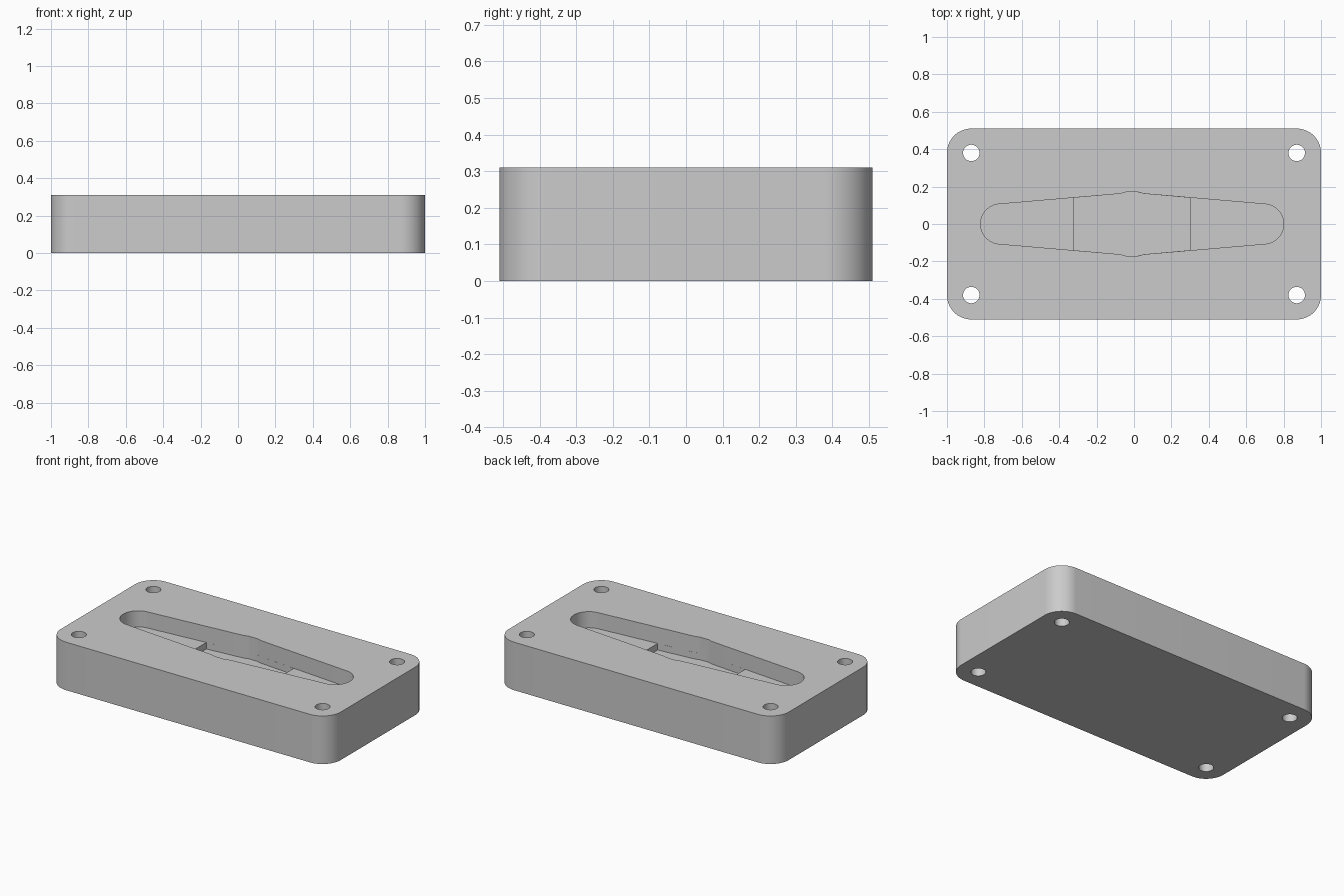
import bpy
import bmesh
from math import cos, sin, pi, radians

cube = bpy.data.objects.get("Cube")
if cube:
    bpy.data.objects.remove(cube, do_unlink=True)

LENGTH, WIDTH, HEIGHT = 2.0, 1.02, 0.31
CORNER = 0.13                     # corner radius; screw holes share its centre
HOLE_X, HOLE_Y = LENGTH / 2 - CORNER, WIDTH / 2 - CORNER
POCKET_X = -0.01                  # pocket sits slightly off centre

grey = bpy.data.materials.new("plain grey")
grey.use_nodes = True
colour = (0.6, 0.6, 0.6, 1)
grey.diffuse_color = colour
grey.node_tree.nodes["Principled BSDF"].inputs["Base Color"].default_value = colour


def arc(cx, cy, r, start, end, steps):
    """Points on an arc, angles in degrees."""
    angles = [radians(start + (end - start) * i / steps) for i in range(steps + 1)]
    return [(cx + r * cos(a), cy + r * sin(a)) for a in angles]


def four_way(quarter):
    """Mirror a first-quadrant outline into a closed counter-clockwise loop."""
    half = quarter + [(-x, y) for x, y in reversed(quarter)]
    return half + [(-x, -y) for x, y in half]


def prism(name, outline, z0, z1, offset=(0, 0)):
    """Extrude a closed outline between two heights."""
    bm = bmesh.new()
    verts = [bm.verts.new((x + offset[0], y + offset[1], z0)) for x, y in outline]
    base = bm.faces.new(verts)
    top = bmesh.ops.extrude_face_region(bm, geom=[base])["geom"]
    moved = [v for v in top if isinstance(v, bmesh.types.BMVert)]
    bmesh.ops.translate(bm, verts=moved, vec=(0, 0, z1 - z0))
    bmesh.ops.recalc_face_normals(bm, faces=bm.faces)
    mesh = bpy.data.meshes.new(name)
    bm.to_mesh(mesh)
    bm.free()
    mesh.materials.append(grey)
    obj = bpy.data.objects.new(name, mesh)
    bpy.context.collection.objects.link(obj)
    return obj


# Rounded block
block = prism("block", four_way(arc(HOLE_X, HOLE_Y, CORNER, 0, 90, 16)), 0, HEIGHT)

# Shallow tapered pocket with round ends
taper = [(0.062, 0.162), (0.03, 0.171)]
shallow = four_way(arc(0.703, 0, 0.107, 0.5, 90, 14) + taper)
cutters = [prism("shallow_pocket_cutter", shallow, HEIGHT - 0.104, HEIGHT + 0.1, (POCKET_X, 0))]

# Deeper middle section
deep = four_way([(0.3125, 0.14)] + taper)
cutters.append(prism("deep_pocket_cutter", deep, HEIGHT - 0.146, HEIGHT + 0.1, (POCKET_X - 0.002, 0)))

# Four through holes
for sx in (-1, 1):
    for sy in (-1, 1):
        ring = arc(0, 0, 0.044, 0, 360, 32)[:-1]
        cutters.append(prism("hole_cutter", ring, -0.1, HEIGHT + 0.1, (sx * HOLE_X, sy * HOLE_Y)))

# Cut everything out, then discard the cutters
bpy.ops.object.select_all(action="DESELECT")
block.select_set(True)
bpy.context.view_layer.objects.active = block
for cutter in cutters:
    cutter.hide_render = True
    mod = block.modifiers.new(cutter.name, "BOOLEAN")
    mod.operation, mod.solver, mod.object = "DIFFERENCE", "EXACT", cutter
    bpy.ops.object.modifier_apply(modifier=mod.name)
    bpy.data.objects.remove(cutter, do_unlink=True)

bpy.ops.object.shade_smooth_by_angle(angle=radians(30))
